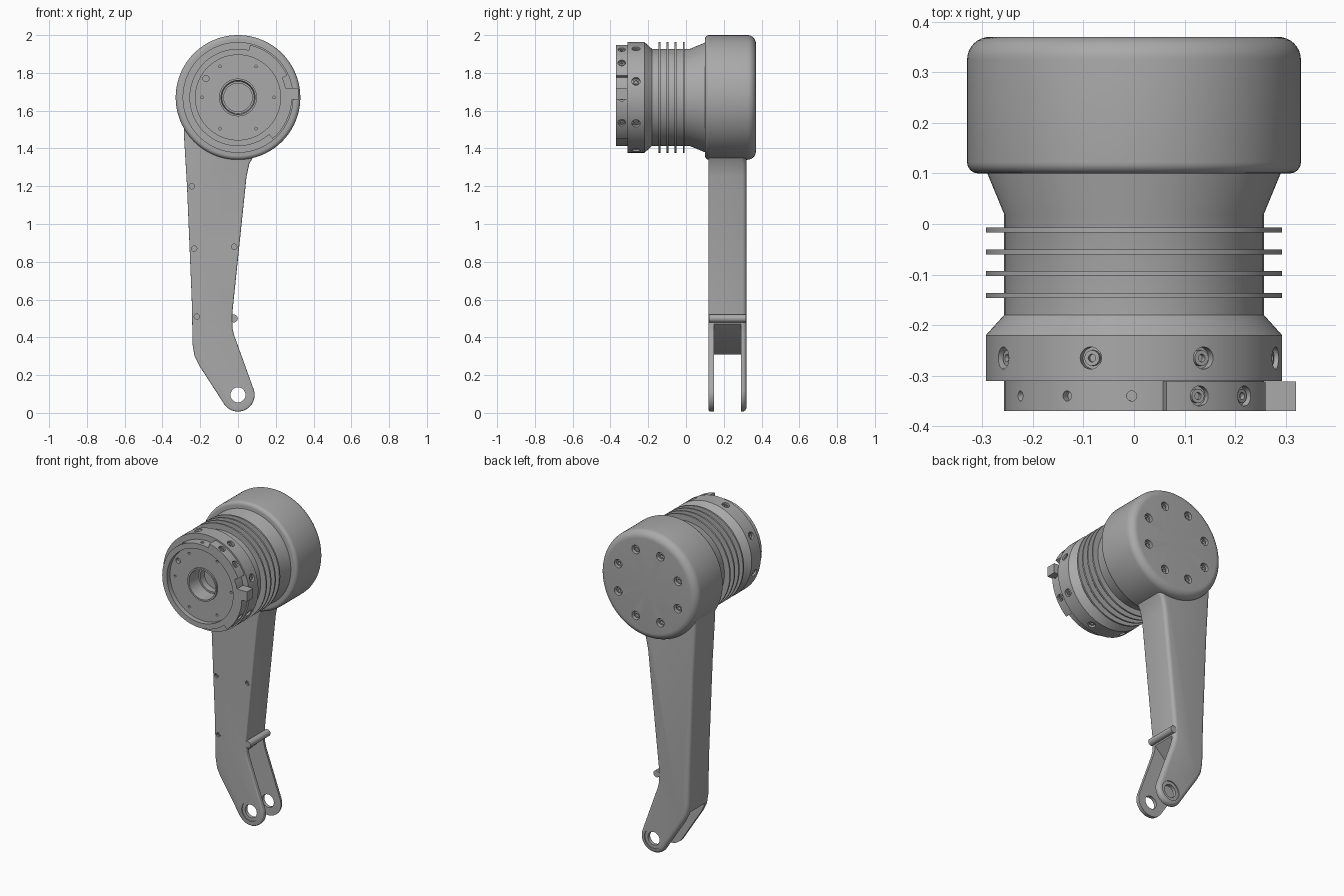
import bpy, bmesh
from math import sin, cos, pi, radians
from mathutils import Vector, Matrix

if "Cube" in bpy.data.objects:
    bpy.data.objects.remove(bpy.data.objects["Cube"])

grey = bpy.data.materials.new("machined_grey")
grey.use_nodes = True
COLOR = (0.4, 0.4, 0.4, 1)
grey.diffuse_color = COLOR
grey.node_tree.nodes["Principled BSDF"].inputs["Base Color"].default_value = COLOR

HUB_Z = 1.67          # height of the joint axis
Y = Vector((0, 1, 0))


def finish(bm, name):
    bmesh.ops.recalc_face_normals(bm, faces=bm.faces)
    mesh = bpy.data.meshes.new(name)
    bm.to_mesh(mesh)
    bm.free()
    obj = bpy.data.objects.new(name, mesh)
    bpy.context.collection.objects.link(obj)
    mesh.materials.append(grey)
    return obj


def smooth(obj):
    bpy.ops.object.select_all(action='DESELECT')
    obj.select_set(True)
    bpy.context.view_layer.objects.active = obj
    bpy.ops.object.shade_smooth_by_angle(angle=radians(30))


def lathe(name, profile, z=HUB_Z, x=0, steps=96):
    """Spin (y, radius) points about the y axis."""
    bm = bmesh.new()
    verts = [bm.verts.new((r, y, 0)) for y, r in profile]
    edges = [bm.edges.new(pair) for pair in zip(verts, verts[1:])]
    bmesh.ops.spin(bm, geom=verts + edges, cent=(0, 0, 0), axis=Y,
                   angle=2 * pi, steps=steps)
    bmesh.ops.remove_doubles(bm, verts=bm.verts, dist=1e-5)
    bmesh.ops.translate(bm, verts=bm.verts, vec=(x, 0, z))
    return finish(bm, name)


def slab(name, outline, y0, y1, front=0, back=0):
    """Extrude an xz outline along y, with optional rounded rims."""
    bm = bmesh.new()
    face = bm.faces.new([bm.verts.new((x, y0, z)) for x, z in outline])
    out = bmesh.ops.extrude_face_region(bm, geom=[face])
    moved = [v for v in out["geom"] if isinstance(v, bmesh.types.BMVert)]
    bmesh.ops.translate(bm, verts=moved, vec=(0, y1 - y0, 0))
    for y, width in ((y0, front), (y1, back)):
        if width:
            rim = [e for e in bm.edges if all(abs(v.co.y - y) < 1e-5 for v in e.verts)]
            bmesh.ops.bevel(bm, geom=rim, offset=width, segments=4,
                            profile=0.5, affect='EDGES')
    return finish(bm, name)


def pegs(name, items):
    """Cylinders given as (centre, axis, radius, half length)."""
    bm = bmesh.new()
    for centre, axis, r, half in items:
        turn = Vector(axis).to_track_quat('Z', 'Y').to_matrix().to_4x4()
        bmesh.ops.create_cone(bm, cap_ends=True, segments=20, radius1=r, radius2=r,
                              depth=2 * half, matrix=Matrix.Translation(centre) @ turn)
    return finish(bm, name)


def cut(obj, cutter):
    mod = obj.modifiers.new("cut", 'BOOLEAN')
    mod.operation = 'DIFFERENCE'
    mod.solver = 'EXACT'
    mod.object = cutter
    bpy.ops.object.select_all(action='DESELECT')
    bpy.context.view_layer.objects.active = obj
    obj.select_set(True)
    bpy.ops.object.modifier_apply(modifier="cut")
    bpy.data.objects.remove(cutter)


def arc(r, a, b, n, cx=0, cz=0):
    angles = [radians(a + (b - a) * i / n) for i in range(n + 1)]
    return [(cx + r * cos(t), cz + r * sin(t)) for t in angles]


def screws(obj, name, spots, r, depth=0.02):
    """Counterbored holes with a socket screw sitting in each."""
    cut(obj, pegs("bore", [(p, n, r, depth) for p, n in spots]))
    heads = pegs(name, [(p - n * depth, n, r * 0.7, depth * 0.6) for p, n in spots])
    cut(heads, pegs("socket", [(p - n * depth * 0.4, n, r * 0.35, depth * 0.6) for p, n in spots]))
    smooth(heads)


def around(r, y, degrees):
    """Radial spots on a ring, with angles measured from +x."""
    for d in degrees:
        n = Vector((cos(radians(d)), 0, sin(radians(d))))
        yield Vector((0, y, HUB_Z)) + n * r, n


# Rounded joint drum
F, B = 0.022, 0.045
drum_profile = [(0.10, 0)]
drum_profile += [(0.10 + F - y, 0.33 - F + r) for r, y in arc(F, 90, 0, 6)]
drum_profile += [(0.37 - B + y, 0.33 - B + r) for r, y in arc(B, 0, 90, 8)]
drum_profile += [(0.37, 0)]
drum = lathe("joint_drum", drum_profile)
back_spots = [(Vector((x, 0.37, z)), Y) for x, z in
              arc(0.22, 22.5, 337.5, 7, 0, HUB_Z)]
screws(drum, "drum_screws", back_spots, 0.026, 0.03)
smooth(drum)

# Motor housing: neck, flange, front rim, recessed face and bore
housing = lathe("motor_housing", [
    (0.13, 0), (0.13, 0.29), (0.10, 0.29), (0.02, 0.257), (-0.18, 0.257),
    (-0.22, 0.293), (-0.31, 0.293), (-0.31, 0.257), (-0.37, 0.257),
    (-0.37, 0.225), (-0.34, 0.225), (-0.34, 0.1), (-0.35, 0.1), (-0.35, 0.09),
    (-0.26, 0.085), (-0.26, 0.075), (-0.22, 0.075), (-0.22, 0)])
screws(housing, "flange_screws",
       list(around(0.293, -0.265, range(17, 377, 45))), 0.022)
pin_holes = [(p, n, 0.01, 0.02) for p, n in around(0.257, -0.34, range(91, 300, 30))]
pin_holes += [((x, -0.34, z), Y, 0.007, 0.02) for x, z in arc(0.19, 0, 300, 5, 0, HUB_Z)]
pin_holes.append(((-0.17, -0.34, 1.77), Y, 0.016, 0.02))
cut(housing, pegs("pins", pin_holes))
smooth(housing)

# Cooling fins
for i in range(4):
    y = -0.012 - 0.043 * i
    fin = lathe(f"cooling_fin_{i + 1}", [(y - 0.005, 0.2), (y - 0.005, 0.293),
                                         (y + 0.005, 0.293), (y + 0.005, 0.2),
                                         (y - 0.005, 0.2)])
    smooth(fin)

# Split clamp on the front rim, with a projecting lug
for name, a, b, angles in (("upper_clamp", 24, 77, (40, 63)),
                           ("lower_clamp", -50, 10, (-28, 0))):
    clamp = slab(name, arc(0.285, a, b, 20, 0, HUB_Z) + arc(0.25, b, a, 20, 0, HUB_Z),
                 -0.37, -0.311)
    screws(clamp, name + "_screws", list(around(0.285, -0.34, angles)), 0.02, 0.015)
    smooth(clamp)
slab("clamp_lug", [(0.25, 1.66), (0.32, 1.66), (0.32, 1.72), (0.25, 1.72)], -0.37, -0.311)

# Bent arm ending in a fork
PIN_Z = 0.095
outline = [(-0.2, 1.7), (-0.29, 1.6), (-0.285, 1.45), (-0.27, 1.2), (-0.245, 0.6),
           (-0.24, 0.36), (-0.23, 0.3), (-0.205, 0.25)]
outline += arc(0.088, 215, 380, 24, 0, PIN_Z)
outline += [(-0.02, 0.41), (-0.03, 0.45), (-0.03, 0.53), (0.045, 1.25), (0.06, 1.32),
            (0.09, 1.37), (0.15, 1.4), (0.2, 1.5), (0.1, 1.7)]
arm = slab("arm", outline, 0.12, 0.32, 0.008, 0.022)
cut(arm, slab("slot", [(-0.4, -0.1), (0.3, -0.1), (0.3, 0.47), (-0.03, 0.47),
                       (-0.15, 0.36), (-0.22, 0.31), (-0.4, 0.3)], 0.147, 0.292))
cut(arm, pegs("pin_hole", [((0, 0.22, PIN_Z), Y, 0.04, 0.3)]))
cut(arm, pegs("seats", [((0, y, PIN_Z), Y, 0.06, 0.006) for y in (0.12, 0.32)]))

# Crossbar at the bend and cover screws on the front face
smooth(pegs("crossbar", [((-0.022, 0.22, 0.5), Y, 0.021, 0.098)]))
arm_spots = [(Vector((x, 0.12, z)), -Y) for x, z in
             ((-0.245, 1.2), (-0.232, 0.87), (-0.02, 0.88), (-0.218, 0.51))]
screws(arm, "arm_screws", arm_spots, 0.014, 0.012)
smooth(arm)
smooth(pegs("upper_arm_screw", [((0.05, 0.12, 1.365), Y, 0.018, 0.005)]))
